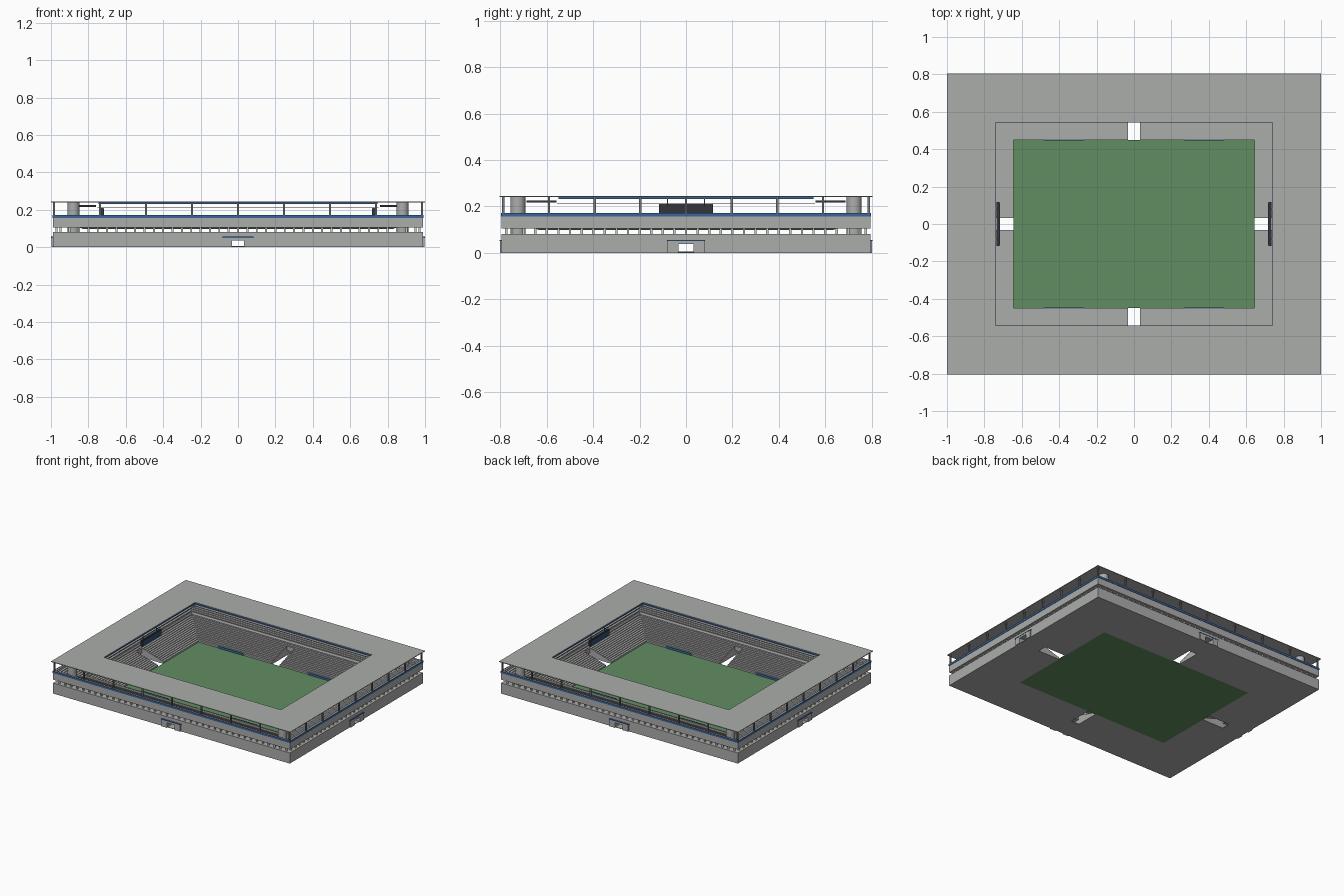
import bpy, bmesh

cube = bpy.data.objects.get("Cube")
if cube:
    bpy.data.objects.remove(cube, do_unlink=True)


def material(name, r, g, b):
    m = bpy.data.materials.new(name)
    m.use_nodes = True
    m.diffuse_color = (r, g, b, 1)
    m.node_tree.nodes["Principled BSDF"].inputs["Base Color"].default_value = (r, g, b, 1)
    return m


concrete = material("concrete", 0.41, 0.42, 0.41)
light = material("pale concrete", 0.62, 0.63, 0.62)
grass = material("grass", 0.12, 0.27, 0.12)
blue = material("blue trim", 0.045, 0.13, 0.33)
screen = material("screen blue", 0.03, 0.08, 0.17)
dark = material("dark metal", 0.035, 0.033, 0.045)
steel = material("steel", 0.2, 0.2, 0.21)

PX, PY = 0.645, 0.45      # half size of the pitch
EDGE = 0.345              # depth of the stands


def finish(name, bm, mat):
    bmesh.ops.recalc_face_normals(bm, faces=bm.faces)
    mesh = bpy.data.meshes.new(name)
    bm.to_mesh(mesh)
    bm.free()
    mesh.materials.append(mat)
    ob = bpy.data.objects.new(name, mesh)
    bpy.context.collection.objects.link(ob)
    return ob


def boxes(name, items, mat):
    """Each item is (x0, x1, y0, y1, z0, z1)."""
    bm = bmesh.new()
    for x0, x1, y0, y1, z0, z1 in items:
        for v in bmesh.ops.create_cube(bm, size=1)["verts"]:
            v.co.x = x1 if v.co.x > 0 else x0
            v.co.y = y1 if v.co.y > 0 else y0
            v.co.z = z1 if v.co.z > 0 else z0
    return finish(name, bm, mat)


def ring(name, profile, mat):
    """Sweep a closed (distance from pitch, height) profile round the pitch."""
    bm = bmesh.new()
    loops = []
    for sx, sy in ((1, 1), (-1, 1), (-1, -1), (1, -1)):
        loops.append([bm.verts.new((sx * (PX + d), sy * (PY + d), z)) for d, z in profile])
    n = len(profile)
    for i in range(4):
        a, b = loops[i], loops[(i + 1) % 4]
        for j in range(n):
            k = (j + 1) % n
            bm.faces.new((a[j], a[k], b[k], b[j]))
    return finish(name, bm, mat)


def band(name, d0, d1, z0, z1, mat):
    return ring(name, [(d0, z0), (d0, z1), (d1, z1), (d1, z0)], mat)


def steps(d0, z0, d1, z1, count):
    pts = []
    for i in range(count):
        z = z0 + (z1 - z0) * i / (count - 1)
        pts += [(d0 + (d1 - d0) * i / count, z), (d0 + (d1 - d0) * (i + 1) / count, z)]
    return pts


def centred(cx, cy, w, h, z0, z1):
    return (cx - w / 2, cx + w / 2, cy - h / 2, cy + h / 2, z0, z1)


# Pitch and the boards beside it
boxes("pitch", [(-PX, PX, -PY, PY, 0, 0.006)], grass)
boxes("pitch_boards", [centred(sx * 0.375, sy * 0.448, 0.21, 0.005, 0.006, 0.022)
                       for sx in (-1, 1) for sy in (-1, 1)], blue)

# Lower stand with four tunnels
lower = ring("lower_stand", [(0, 0)] + steps(0, 0.018, 0.22, 0.08, 14)
             + [(EDGE, 0.08), (EDGE, 0)], concrete)
HALF, END = 0.033, 0.18
cutters = [
    boxes("tunnel_cutter_x", [(-2, 2, -HALF, HALF, 0.003, 0.037)], concrete),
    boxes("tunnel_cutter_y", [(-HALF, HALF, -2, 2, 0.003, 0.037)], concrete),
    boxes("slot_cutter_x", [centred(s * (PX + END / 2 - 0.02), 0, END + 0.04, 2 * HALF, -1, 1)
                            for s in (-1, 1)], concrete),
    boxes("slot_cutter_y", [centred(0, s * (PY + END / 2 - 0.02), 2 * HALF, END + 0.04, -1, 1)
                            for s in (-1, 1)], concrete),
]
for c in cutters:
    c.hide_render = True
    c.hide_set(True)
    mod = lower.modifiers.new(c.name, "BOOLEAN")
    mod.operation = "DIFFERENCE"
    mod.solver = "EXACT"
    mod.object = c

# Gate surrounds on the outer walls
frame, caps = [], []
for s in (-1, 1):
    for along, z0, z1, w in ((-0.056, 0, 0.05, 0.046), (0.056, 0, 0.05, 0.046), (0, 0.037, 0.05, 0.066)):
        frame.append(centred(along, s * (PY + EDGE + 0.001), w, 0.014, z0, z1))
        frame.append(centred(s * (PX + EDGE + 0.001), along, 0.014, w, z0, z1))
    caps.append(centred(0, s * (PY + EDGE + 0.001), 0.166, 0.016, 0.05, 0.056))
    caps.append(centred(s * (PX + EDGE + 0.001), 0, 0.016, 0.166, 0.05, 0.056))
boxes("gate_surrounds", frame, concrete)
boxes("gate_canopies", caps, blue)

# Concourse columns between the stands
cols = []
hx, hy = PX + 0.325, PY + 0.325
for i in range(-19, 20):
    cols += [centred(i * 0.05, s * hy, 0.01, 0.01, 0.08, 0.106) for s in (-1, 1)]
for i in range(-15, 16):
    cols += [centred(s * hx, i * 0.05, 0.01, 0.01, 0.08, 0.106) for s in (-1, 1)]
boxes("concourse_columns", cols, light)

# Upper stand, its front parapet and the outer blue band
ring("upper_stand", [(0.185, 0.099)] + steps(0.185, 0.108, 0.33, 0.155, 9)
     + [(0.33, 0.17), (EDGE, 0.17), (EDGE, 0.105), (0.205, 0.105)], concrete)
band("upper_parapet", 0.181, 0.187, 0.098, 0.118, light)
band("outer_blue_band", EDGE - 0.002, EDGE + 0.003, 0.156, 0.171, blue)

# Roof with blue inner fascia and a thin rail below it
band("roof", 0.095, 0.355, 0.24, 0.245, concrete)
band("roof_fascia", 0.094, 0.1, 0.232, 0.243, blue)
band("roof_rail", 0.104, 0.107, 0.21, 0.213, steel)

# Roof posts round the outer edge
posts = []
hx, hy = PX + 0.338, PY + 0.338
for i in range(-4, 5):
    posts += [centred(i * hx / 4, s * hy, 0.01, 0.01, 0.155, 0.241) for s in (-1, 1)]
    if abs(i) < 4:
        posts += [centred(s * hx, i * hy / 4, 0.01, 0.01, 0.155, 0.241) for s in (-1, 1)]
boxes("roof_posts", posts, steel)

# Corner towers with floodlight panels
for sx, sy, name in ((1, 1, "back_left"), (-1, 1, "back_right"), (1, -1, "front_left"), (-1, -1, "front_right")):
    bpy.ops.mesh.primitive_cylinder_add(vertices=20, radius=0.032, depth=0.161,
                                        location=(sx * 0.88, sy * 0.725, 0.1605))
    tower = bpy.context.object
    tower.name = name + "_tower"
    tower.data.materials.append(concrete)
    bpy.ops.object.shade_smooth_by_angle()
    boxes(name + "_floodlight", [centred(sx * 0.808, sy * 0.623, 0.095, 0.13, 0.216, 0.225)], dark)

# Scoreboards at both ends, screens facing the pitch
for s, name in ((1, "left"), (-1, "right")):
    boxes(name + "_scoreboard", [centred(s * 0.727, 0, 0.014, 0.234, 0.168, 0.213)], dark)
    boxes(name + "_screen", [centred(s * 0.719, 0, 0.004, 0.222, 0.173, 0.208)], screen)
    boxes(name + "_scoreboard_hangers", [centred(s * 0.738, y, 0.006, 0.006, 0.2, 0.241)
                                         for y in (-0.08, 0.08)], steel)
